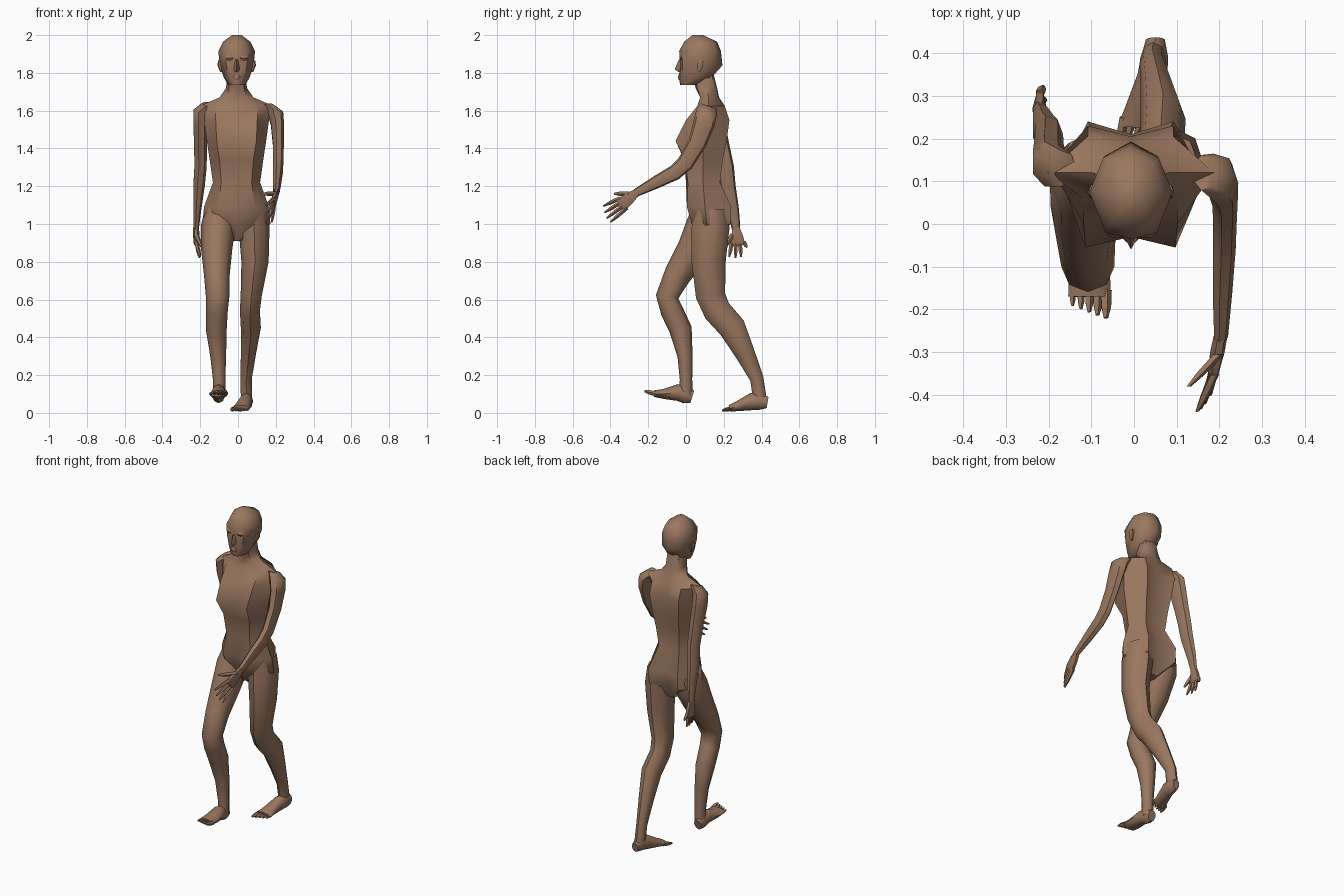
import bpy, bmesh, math
from mathutils import Vector

skin = bpy.data.materials.new("brown_skin")
skin.diffuse_color = (0.32, 0.185, 0.115, 1)


def make(name, rings):
    """Skin a list of equal-sized point rings and cap both ends."""
    bm = bmesh.new()
    vs = [[bm.verts.new(p) for p in r] for r in rings]
    n = len(vs[0])
    for a, b in zip(vs, vs[1:]):
        for i in range(n):
            j = (i + 1) % n
            bm.faces.new((a[i], a[j], b[j], b[i]))
    bm.faces.new(vs[0])
    bm.faces.new(vs[-1])
    bmesh.ops.recalc_face_normals(bm, faces=bm.faces)
    me = bpy.data.meshes.new(name)
    bm.to_mesh(me)
    bm.free()
    ob = bpy.data.objects.new(name, me)
    bpy.context.collection.objects.link(ob)
    me.materials.append(skin)
    bpy.ops.object.select_all(action='DESELECT')
    ob.select_set(True)
    bpy.context.view_layer.objects.active = ob
    bpy.ops.object.shade_smooth_by_angle(angle=math.radians(50))
    return ob


def limb(name, stations, n=8):
    """Tube through (x, y, z, half width in x, half depth) stations."""
    c = [Vector(s[:3]) for s in stations]
    rings = []
    for k, s in enumerate(stations):
        t = c[min(k + 1, len(c) - 1)] - c[max(k - 1, 0)]
        v = Vector((0, -t.z, t.y)).normalized()
        u = Vector((1, 0, 0))
        rings.append([c[k] + u * s[3] * math.cos(2 * math.pi * i / n)
                      + v * s[4] * math.sin(2 * math.pi * i / n) for i in range(n)])
    return make(name, rings)


def digit(name, a, b, r):
    """Tapered finger or toe from a to b, with a bend-free knuckle ring."""
    m = Vector(a).lerp(Vector(b), 0.6)
    limb(name, [(*a, r, r), (*m, r * 0.9, r * 0.9), (*b, r * 0.4, r * 0.4)], 5)


def body(name, profile, x0):
    """Mirrored cross-sections: z, front y, front xy, side xy, back xy, back y."""
    rings = []
    for z, f, fx, fy, sx, sy, bx, by, b in profile:
        half = [(fx, fy), (sx, sy), (bx, by)]
        pts = [(0, f)] + half + [(0, b)] + [(-x, y) for x, y in reversed(half)]
        rings.append([(x + x0, y, z) for x, y in pts])
    return make(name, rings)


# Torso and neck
body("torso", [
    (0.91, .09, .02, .08, .04, .12, .02, .16, .17),
    (1.00, .03, .09, .03, .18, .11, .10, .235, .20),
    (1.09, .005, .10, .005, .172, .10, .10, .24, .21),
    (1.22, .0, .08, .01, .125, .09, .07, .18, .17),
    (1.34, -.01, .09, -.005, .142, .09, .08, .195, .18),
    (1.44, -.03, .105, -.055, .157, .09, .09, .215, .19),
    (1.55, .02, .11, .0, .172, .105, .10, .23, .205),
    (1.625, .06, .11, .06, .195, .12, .10, .205, .19),
    (1.67, .075, .05, .075, .09, .12, .05, .17, .175),
    (1.72, .05, .04, .06, .055, .11, .04, .155, .165),
    (1.80, .04, .04, .05, .05, .10, .04, .135, .145)], -0.008)

# Head, nose, lips, brows and ears
HX = -0.007
body("head", [
    (1.735, -.03, .025, -.02, .045, .03, .03, .06, .07),
    (1.775, -.038, .04, -.02, .068, .055, .045, .125, .135),
    (1.84, -.032, .055, -.018, .09, .075, .06, .16, .193),
    (1.915, -.036, .06, -.02, .097, .075, .065, .155, .185),
    (1.965, -.01, .045, .005, .072, .075, .05, .145, .165),
    (2.00, .035, .015, .04, .025, .06, .015, .085, .09)], HX)
make("nose", [[(HX - .008, -.03, 1.87), (HX + .008, -.03, 1.87), (HX, -.038, 1.87)],
              [(HX - .016, -.03, 1.815), (HX + .016, -.03, 1.815), (HX, -.06, 1.818)],
              [(HX - .01, -.03, 1.805), (HX + .01, -.03, 1.805), (HX, -.04, 1.805)]])
limb("lips", [(HX, -.03, 1.765, .012, .01), (HX, -.033, 1.778, .02, .012),
              (HX, -.03, 1.79, .012, .01)], 6)
for s, side in ((-1, "left"), (1, "right")):
    limb(side + "_brow", [(HX + s * .033, -.02, 1.868, .018, .006),
                          (HX + s * .033, -.024, 1.878, .024, .009),
                          (HX + s * .033, -.02, 1.89, .02, .006)], 6)
    limb(side + "_ear", [(HX + s * .082, .07, 1.805, .006, .008),
                         (HX + s * .09, .075, 1.84, .012, .018),
                         (HX + s * .09, .08, 1.865, .008, .014)], 6)

# Forward leg and backward leg
limb("front_leg", [
    (-.09, .13, 1.08, .085, .09), (-.105, .105, .99, .092, .105),
    (-.113, .04, .86, .082, .09), (-.112, -.045, .73, .068, .072),
    (-.108, -.10, .615, .062, .06), (-.112, -.075, .54, .058, .06),
    (-.115, -.028, .44, .055, .06), (-.105, -.005, .30, .042, .04),
    (-.10, .0, .18, .033, .033), (-.10, .0, .09, .033, .034)])
limb("back_leg", [
    (.075, .13, 1.08, .08, .09), (.085, .13, .98, .082, .10),
    (.09, .12, .80, .072, .09), (.07, .13, .62, .056, .078),
    (.063, .165, .54, .053, .074), (.068, .245, .45, .053, .072),
    (.055, .315, .31, .04, .052), (.043, .375, .18, .03, .036),
    (.045, .39, .08, .03, .036)])

# Feet
limb("front_foot", [
    (-.105, .033, .085, .026, .034), (-.103, .0, .095, .034, .046),
    (-.103, -.045, .108, .036, .044), (-.104, -.12, .10, .048, .026),
    (-.104, -.17, .102, .05, .017)])
limb("back_foot", [
    (.05, .432, .055, .022, .03), (.048, .39, .062, .032, .046),
    (.043, .35, .06, .035, .046), (.022, .27, .034, .044, .026),
    (.012, .23, .024, .05, .017)])
for i in range(5):
    f, r = i / 4, 0.014 - 0.0015 * i
    x, y = -.066 - .078 * f, -.22 + .028 * f
    digit("front_toe_%d" % i, (x, -.155, .10), (x, y, .115 - .01 * f), r)
    x = -.028 + .08 * f
    digit("back_toe_%d" % i, (x + .005, .25, .024), (x - .008, .19 + .028 * f, .013), r * .9)

# Arms
limb("front_arm", [
    (.165, .12, 1.625, .03, .045), (.195, .11, 1.595, .044, .058),
    (.207, .095, 1.53, .037, .058), (.212, .06, 1.43, .031, .05),
    (.211, -.005, 1.32, .029, .045), (.21, -.06, 1.272, .028, .042),
    (.206, -.16, 1.22, .024, .034), (.203, -.265, 1.165, .017, .022)], 7)
limb("rear_arm", [
    (-.165, .13, 1.635, .03, .045), (-.20, .14, 1.60, .04, .055),
    (-.202, .15, 1.53, .038, .058), (-.20, .18, 1.42, .036, .05),
    (-.20, .21, 1.30, .034, .045), (-.208, .222, 1.20, .032, .042),
    (-.217, .25, 1.07, .022, .032), (-.222, .265, .975, .015, .023)], 7)


def hand(name, wrist, knuckles, tips, thumb, side):
    """Flat palm, four fingers spread from the knuckle line, and a thumb."""
    w, k = Vector(wrist), Vector(knuckles)
    t = k - w
    v = Vector((0, -t.z, t.y)).normalized() * side
    limb(name + "_palm", [(*w, .016, .022), (*w.lerp(k, .5), .017, .036),
                          (*k, .014, .043), (*(k + t * .12), .009, .038)], 6)
    for i, tip in enumerate(tips):
        digit(name + "_finger_%d" % i, tuple(k + v * (.031 - .021 * i) - t * .1), tip, .0115)
    digit(name + "_thumb", tuple(w.lerp(k, .4) + v * .022), thumb, .014)


# Hands
hand("front_hand", (.203, -.26, 1.168), (.187, -.34, 1.105),
     [(.148, -.438, 1.095), (.155, -.432, 1.06), (.165, -.42, 1.03), (.178, -.40, 1.01)],
     (.128, -.38, 1.16), -1)
hand("rear_hand", (-.222, .265, .98), (-.22, .275, .895),
     [(-.20, .228, .825), (-.205, .262, .82), (-.208, .292, .825), (-.213, .322, .875)],
     (-.195, .21, .88), -1)
